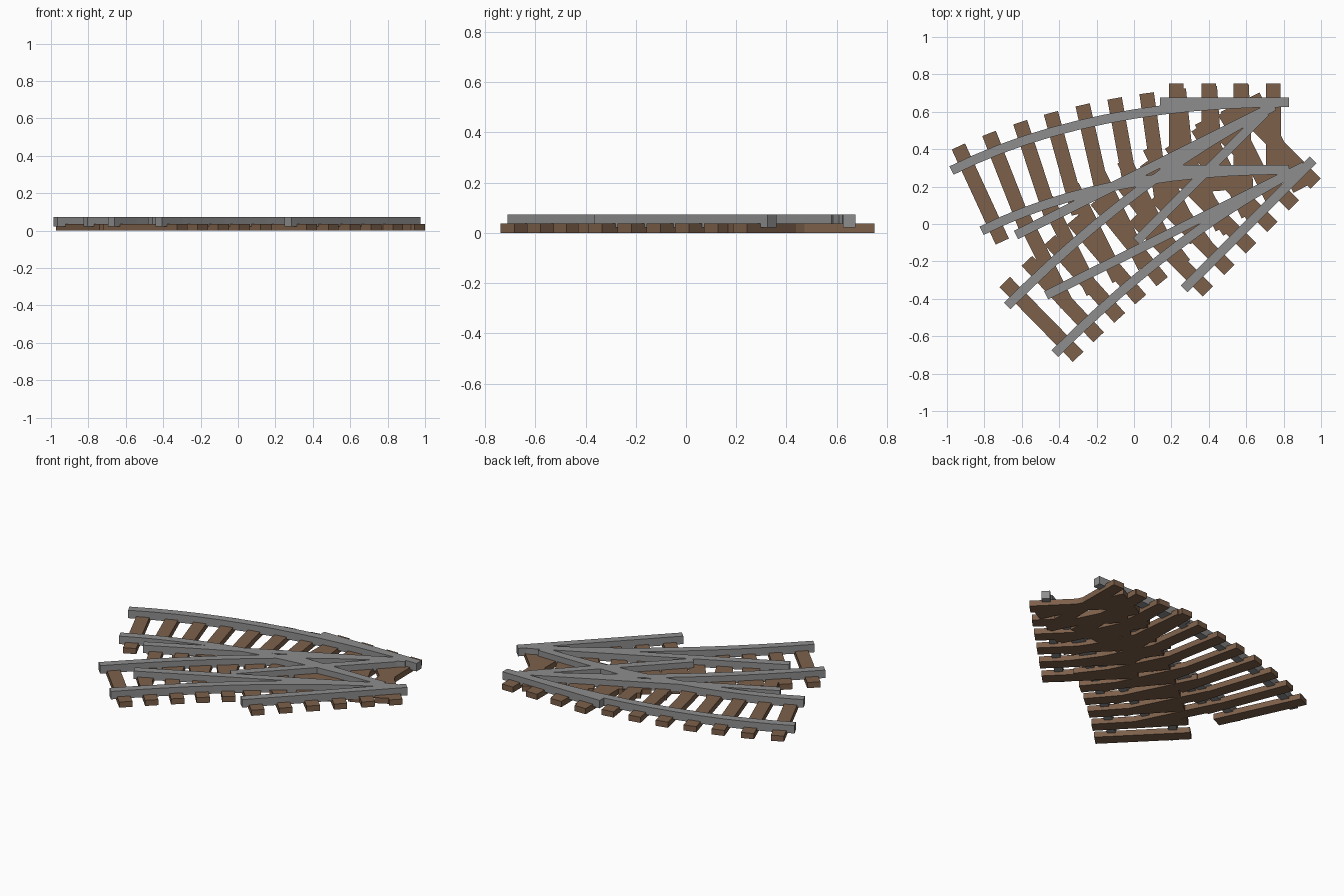
import bpy, bmesh
from mathutils import Vector

if "Cube" in bpy.data.objects:
    bpy.data.objects.remove(bpy.data.objects["Cube"])

U = 0.69                       # layout grid unit
JOINT = Vector((0.83, 0.47))   # point where all five tracks meet
GAUGE = 0.18                   # half distance between rail centres
RAIL_W, RAIL_Z0, RAIL_Z1 = 0.05, 0.022, 0.073
TIE_L, TIE_W, TIE_H = 0.56, 0.078, 0.036


def material(name, rgb):
    m = bpy.data.materials.new(name)
    m.diffuse_color = (*rgb, 1)
    m.use_nodes = True
    m.node_tree.nodes["Principled BSDF"].inputs["Base Color"].default_value = m.diffuse_color
    return m


steel = material("steel_grey", (0.27, 0.27, 0.27))
wood = material("sleeper_brown", (0.205, 0.117, 0.069))


def finish(name, bm, mat):
    bmesh.ops.recalc_face_normals(bm, faces=bm.faces)
    me = bpy.data.meshes.new(name)
    bm.to_mesh(me)
    bm.free()
    me.materials.append(mat)
    bpy.context.collection.objects.link(bpy.data.objects.new(name, me))


def sweep(bm, path, offset, width, z0, z1):
    """Rectangular bar along a list of (point, direction) pairs."""
    rings = []
    for p, d in path:
        n = Vector((-d.y, d.x))
        rings.append([bm.verts.new((*(p + n * (offset + s * width / 2)), z))
                      for s, z in ((-1, z0), (1, z0), (1, z1), (-1, z1))])
    for a, b in zip(rings, rings[1:]):
        for i in range(4):
            j = (i + 1) % 4
            bm.faces.new((a[i], a[j], b[j], b[i]))
    bm.faces.new(rings[0])
    bm.faces.new(rings[-1])


def track(name, start_leg, end_leg, segments, ties):
    """Track from far end to the joint; the two legs set the bend."""
    a, b = Vector(start_leg) * U, Vector(end_leg) * U
    p0, c = JOINT - a - b, JOINT - b

    def at(t):
        p = p0 * (1 - t) ** 2 + c * 2 * t * (1 - t) + JOINT * t * t
        return p, (a * (1 - t) + b * t).normalized()

    # two rails
    path = [at(i / segments) for i in range(segments + 1)]
    for side, s in (("left", 1), ("right", -1)):
        bm = bmesh.new()
        sweep(bm, path, s * GAUGE, RAIL_W, RAIL_Z0, RAIL_Z1)
        finish(f"{name}_{side}_rail", bm, steel)

    # sleepers at even distances along the path
    fine = [at(i / 400) for i in range(401)]
    dist = [0.0]
    for q, r in zip(fine, fine[1:]):
        dist.append(dist[-1] + (r[0] - q[0]).length)
    bm = bmesh.new()
    for k in range(ties):
        goal = (k + 0.5) * dist[-1] / ties
        p, d = fine[min(range(401), key=lambda i: abs(dist[i] - goal))]
        sweep(bm, [(p - d * TIE_W / 2, d), (p + d * TIE_W / 2, d)],
              0, TIE_L, 0, TIE_H)
    finish(f"{name}_sleepers", bm, wood)


# three straight tracks
track("short_straight", (0.5, 0), (0.5, 0), 1, 4)
track("slanted_straight", (1, 0.5), (1, 0.5), 1, 10)
track("diagonal_straight", (0.5, 0.5), (0.5, 0.5), 1, 6)
# two curved tracks
track("upper_curve", (1, 0.5), (1.5, 0), 12, 11)
track("lower_curve", (1, 1), (1, 0.5), 12, 11)
